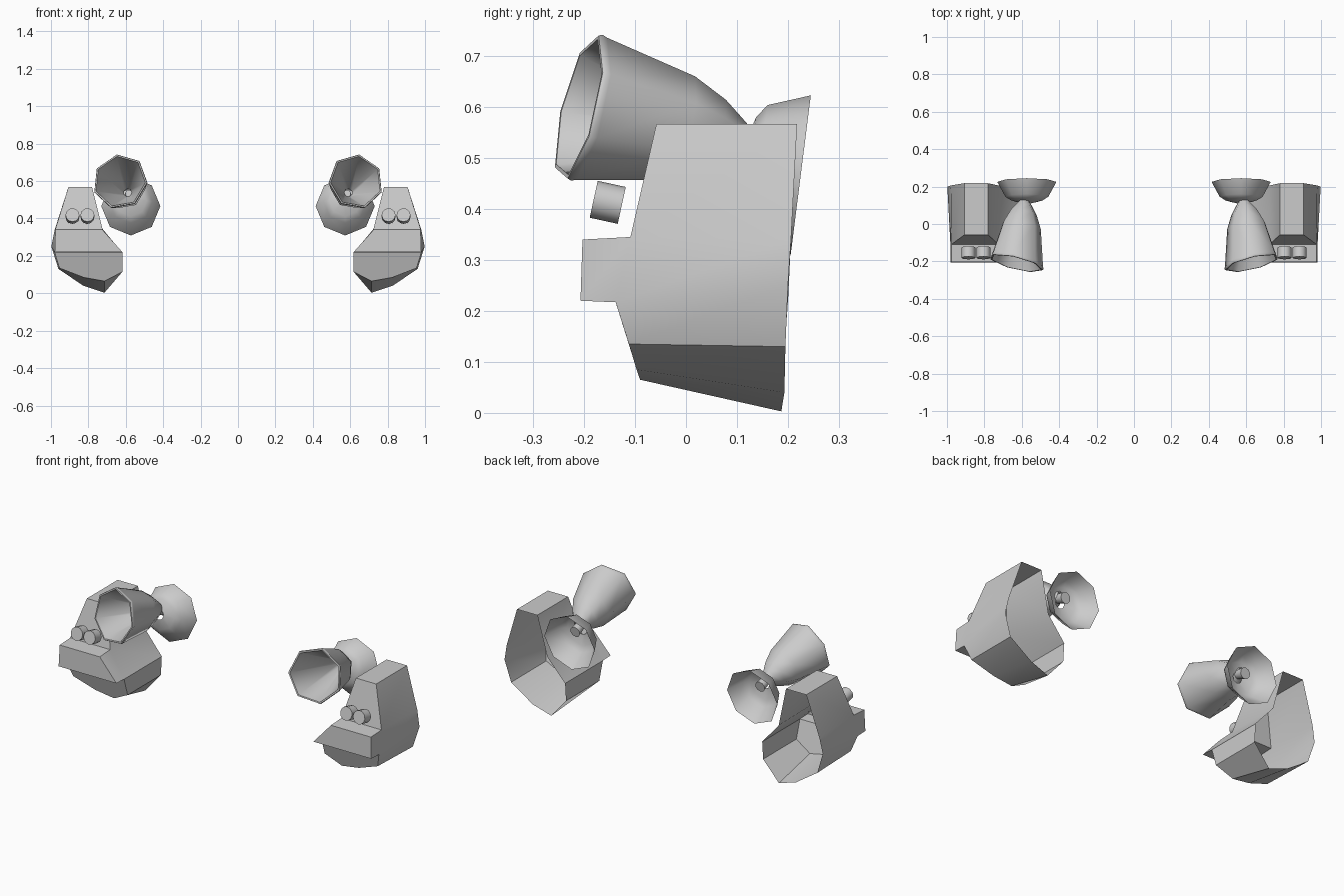
import bpy, bmesh, math
from mathutils import Vector

if "Cube" in bpy.data.objects:
    bpy.data.objects.remove(bpy.data.objects["Cube"])


def finish(name, bm, angle=40):
    """Turn a bmesh into an object mirrored across x with smooth shading."""
    bmesh.ops.remove_doubles(bm, verts=bm.verts, dist=1e-5)
    bmesh.ops.recalc_face_normals(bm, faces=bm.faces)
    me = bpy.data.meshes.new(name)
    bm.to_mesh(me)
    bm.free()
    ob = bpy.data.objects.new(name, me)
    bpy.context.collection.objects.link(ob)
    bpy.ops.object.select_all(action='DESELECT')
    ob.select_set(True)
    bpy.context.view_layer.objects.active = ob
    bpy.ops.object.shade_smooth_by_angle(angle=math.radians(angle))
    ob.modifiers.new("mirror", 'MIRROR')
    return ob


def bridge(bm, a, b):
    for i in range(len(a)):
        j = (i + 1) % len(a)
        bm.faces.new((a[i], a[j], b[j], b[i]))


def ring(bm, centre, normal, r, n, phase=0):
    """Regular polygon around a centre, first corner pointing up."""
    nrm = Vector(normal).normalized()
    side = Vector((0, 0, 1)).cross(nrm).normalized()
    up = nrm.cross(side)
    pts = []
    for i in range(n):
        a = math.radians(phase) + 2 * math.pi * i / n
        pts.append(bm.verts.new(Vector(centre) + r * (math.cos(a) * up + math.sin(a) * side)))
    return pts


def tube(name, start, end, n0, n1, profile, n, phase=0, caps=False, angle=55):
    """Loft of (position along axis, radius); the tilt blends from n0 to n1."""
    bm = bmesh.new()
    s, e, n0, n1 = Vector(start), Vector(end), Vector(n0), Vector(n1)
    rings = [ring(bm, s.lerp(e, t), n0.lerp(n1, t), r, n, phase) for t, r in profile]
    for a, b in zip(rings, rings[1:]):
        bridge(bm, a, b)
    if caps:
        bm.faces.new(rings[0])
        bm.faces.new(rings[-1])
    return finish(name, bm, angle)


# Pod housing: open at the back, closed front with a protruding lip
back = [(.78, .218, .567), (.907, .218, .567), (.98, .206, .34), (.998, .2, .25),
        (.96, .195, .13), (.826, .193, .04), (.714, .187, .003), (.618, .192, .115),
        (.618, .2, .217), (.725, .206, .34)]
front = [(.78, -.058, .567), (.907, -.058, .567), (.976, -.109, .345), (.98, -.138, .217),
         (.955, -.112, .135), (.826, -.097, .085), (.714, -.09, .065), (.618, -.106, .115),
         (.618, -.138, .217), (.725, -.109, .345)]
lip = [(.725, -.203, .34), (.976, -.203, .34), (.98, -.207, .22), (.618, -.207, .22)]
bm = bmesh.new()
B = [bm.verts.new(p) for p in back]
F = [bm.verts.new(p) for p in front]
L = [bm.verts.new(p) for p in lip]
bridge(bm, B, F)
bm.faces.new((F[0], F[1], F[2], F[9]))
bridge(bm, [F[9], F[2], F[3], F[8]], L)
bm.faces.new(L)
bm.faces.new(F[3:9])
finish("pod_housing", bm, 40)

# Pair of small lamps above the lip
for i, x in enumerate((.805, .885)):
    axis = (0, -.055, .012)
    tube(f"lamp_{i + 1}", (x, -.126, .407), (x, -.181, .419), axis, axis,
         [(0, .037), (1, .037)], 12, caps=True)

# Forward horn: bulging outer shell, thin rim, straight inner cone
mouth, neck = (.63, -.203, .597), (.583, .14, .527)
tube("front_horn", mouth, neck, (.23, -.95, .23), (.13, -.97, .2),
     [(.97, .022), (.88, .046), (.77, .074), (.57, .107), (.03, .147), (0, .151),
      (-.02, .148), (-.02, .14), (.02, .136), (.85, .022)], 7, 10)

# Rear bell
tube("rear_bell", (.573, .112, .5), (.573, .225, .466), (0, .99, -.125), (0, .99, -.125),
     [(0, .028), (.13, .085), (.3, .115), (1, .158)], 8)

# Connector between horn and bell
tube("connector", (.583, .08, .533), (.58, .165, .505), (0, 1, -.2), (0, 1, -.2),
     [(0, .02), (.3, .024), (1, .03)], 10, caps=True)
